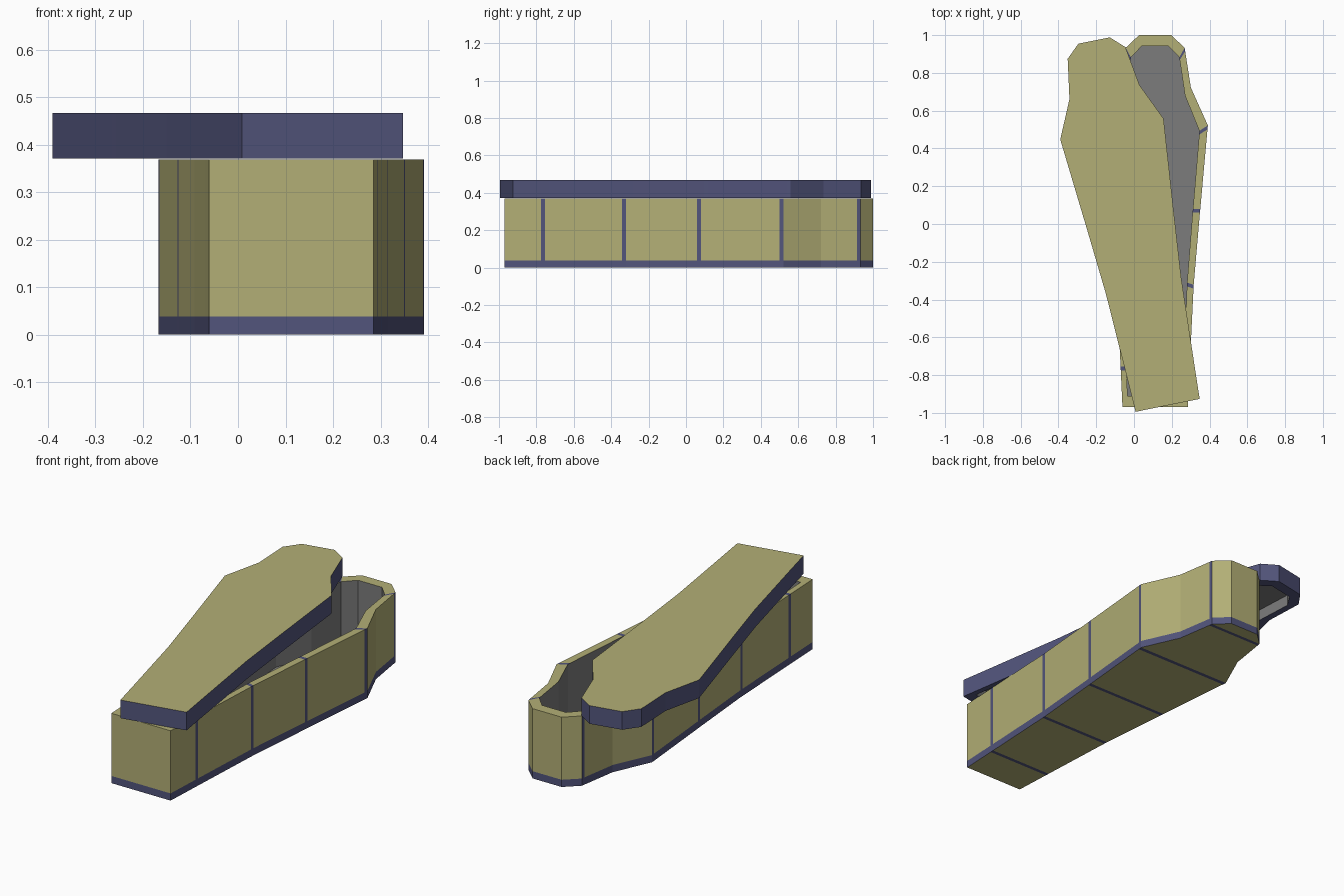
import bpy, bmesh, math
from mathutils import Matrix

if "Cube" in bpy.data.objects:
    bpy.data.objects.remove(bpy.data.objects["Cube"])


def material(name, rgb):
    m = bpy.data.materials.new(name)
    m.diffuse_color = (*rgb, 1)
    m.use_nodes = True
    m.node_tree.nodes["Principled BSDF"].inputs["Base Color"].default_value = m.diffuse_color
    return m


MATS = [material("olive", (0.45, 0.43, 0.18)),
        material("slate_blue", (0.085, 0.09, 0.2)),
        material("grey_lining", (0.2, 0.2, 0.2))]
OLIVE, BLUE, GREY = 0, 1, 2

# Half outline stations: outer y, outer half width, inner y, inner half width, starts a band
STATIONS = [
    (-0.970, 0.173, -0.910, 0.146, False),
    (-0.775, 0.182, -0.775, 0.152, True),
    (-0.755, 0.183, -0.755, 0.153, False),
    (-0.342, 0.203, -0.330, 0.168, True),
    (-0.322, 0.204, -0.310, 0.169, False),
    (0.060, 0.237, 0.060, 0.198, True),
    (0.080, 0.239, 0.080, 0.200, False),
    (0.501, 0.277, 0.473, 0.233, True),
    (0.522, 0.279, 0.493, 0.234, False),
    (0.722, 0.189, 0.680, 0.158, False),
    (0.914, 0.159, 0.868, 0.130, True),
    (0.933, 0.156, 0.882, 0.128, False),
    (1.000, 0.085, 0.943, 0.070, False),
]


def hollow_shell(name, z_out, z_trim, z_rim, z_floor, banded, side, rim):
    """Open tray: outer skin, trim strip, rim, inner walls and floor."""
    bm = bmesh.new()

    def row(s, sign):
        oy, ow, iy, iw, _ = s
        return [bm.verts.new(p) for p in (
            (sign * ow, oy, z_out), (sign * ow, oy, z_trim), (sign * ow, oy, z_rim),
            (sign * iw, iy, z_rim), (sign * iw, iy, z_floor))]

    right = [row(s, 1) for s in STATIONS]
    left = [row(s, -1) for s in STATIONS]

    def face(verts, mat):
        bm.faces.new(verts).material_index = mat

    def strip(a, b, mats):
        for k, m in enumerate(mats):
            face((a[k], b[k], b[k + 1], a[k + 1]), m)

    for i in range(len(STATIONS) - 1):
        band = banded and STATIONS[i][4]
        mats = (BLUE, BLUE if band else side, BLUE if band else rim, GREY)
        strip(right[i], right[i + 1], mats)
        strip(left[i + 1], left[i], mats)
        # outer panel and inner floor
        face((left[i][0], left[i + 1][0], right[i + 1][0], right[i][0]),
             BLUE if band else OLIVE)
        face((left[i][4], right[i][4], right[i + 1][4], left[i + 1][4]), GREY)
    # head and foot ends
    strip(left[0], right[0], (BLUE, side, rim, GREY))
    strip(right[-1], left[-1], (BLUE, side, rim, GREY))

    bmesh.ops.recalc_face_normals(bm, faces=bm.faces[:])
    mesh = bpy.data.meshes.new(name)
    bm.to_mesh(mesh)
    bm.free()
    for m in MATS:
        mesh.materials.append(m)
    obj = bpy.data.objects.new(name, mesh)
    bpy.context.collection.objects.link(obj)
    return obj


# Casket body with straps
body = hollow_shell("casket_body", 0.0, 0.038, 0.369, 0.038, True, OLIVE, OLIVE)
body.location.x = 0.112

# Lid, same outline, hollow underneath and swung aside about the foot end
lid = hollow_shell("casket_lid", 0.467, 0.43, 0.371, 0.43, False, BLUE, BLUE)
lid.matrix_world = (Matrix.Translation((0.178, -0.96, 0))
                    @ Matrix.Rotation(math.radians(11.4), 4, 'Z')
                    @ Matrix.Translation((0, 0.97, 0)))
